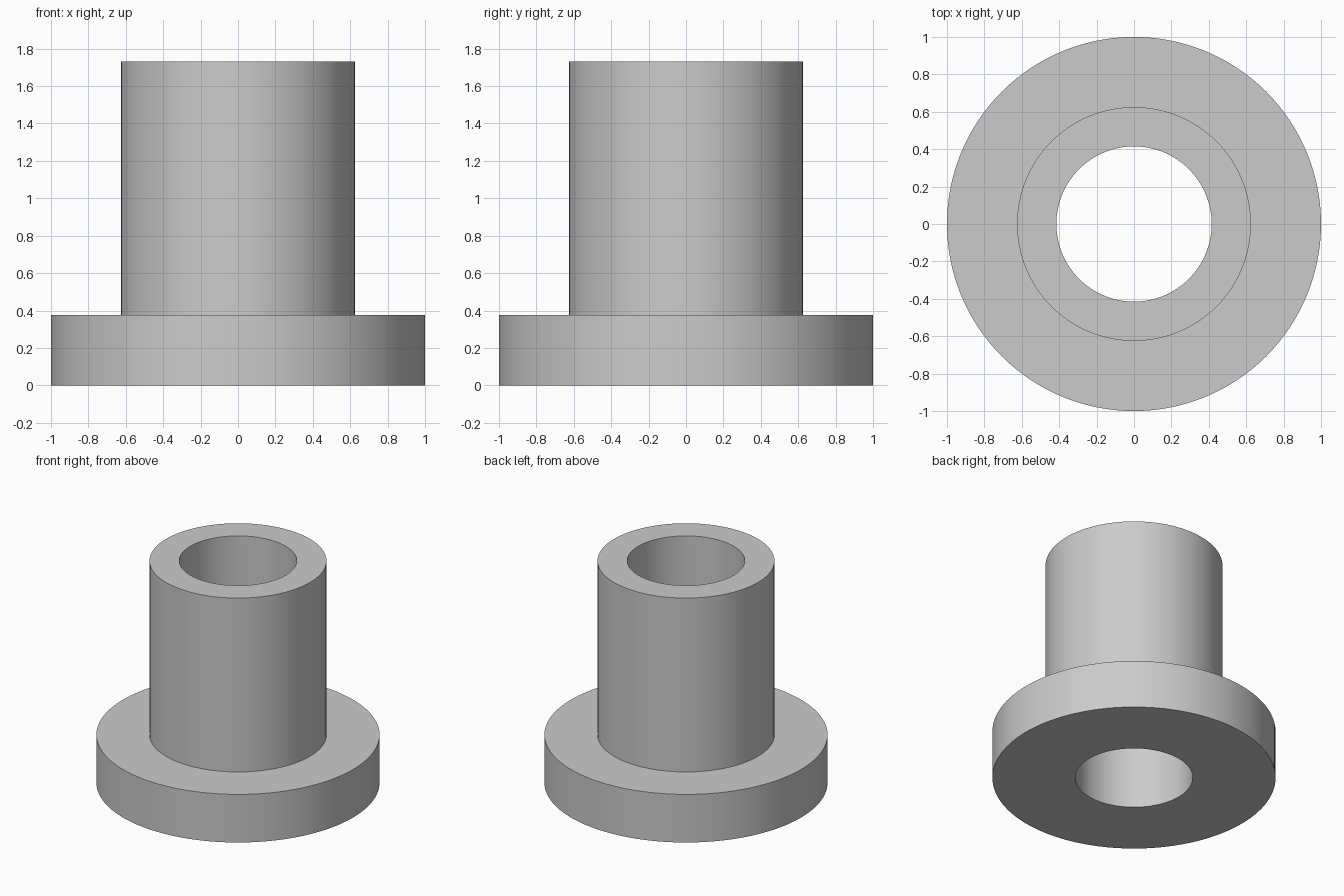
import bpy
import bmesh
import math

cube = bpy.data.objects.get("Cube")
if cube:
    bpy.data.objects.remove(cube, do_unlink=True)

# Plain grey finish
grey = bpy.data.materials.new("plain_grey")
grey.use_nodes = True
color = (0.6, 0.6, 0.6, 1.0)
grey.diffuse_color = color
grey.node_tree.nodes["Principled BSDF"].inputs["Base Color"].default_value = color

# Dimensions of the bushing
FLANGE_R, SLEEVE_R, BORE_R = 1.0, 0.625, 0.415
FLANGE_TOP, SLEEVE_TOP = 0.375, 1.73
SEGMENTS = 128

# Closed half section: bore, base, flange rim, shoulder, sleeve, top
profile = [
    (BORE_R, 0), (FLANGE_R, 0), (FLANGE_R, FLANGE_TOP),
    (SLEEVE_R, FLANGE_TOP), (SLEEVE_R, SLEEVE_TOP), (BORE_R, SLEEVE_TOP),
]

# Revolve the section about the vertical axis
bm = bmesh.new()
verts = [bm.verts.new((r, 0, z)) for r, z in profile]
edges = [bm.edges.new((v, verts[(i + 1) % len(verts)])) for i, v in enumerate(verts)]
bmesh.ops.spin(bm, geom=verts + edges, cent=(0, 0, 0), axis=(0, 0, 1),
               angle=math.tau, steps=SEGMENTS)
bmesh.ops.remove_doubles(bm, verts=bm.verts, dist=0.0001)
bmesh.ops.recalc_face_normals(bm, faces=bm.faces)

mesh = bpy.data.meshes.new("flanged_bushing")
bm.to_mesh(mesh)
bm.free()
mesh.materials.append(grey)
bushing = bpy.data.objects.new("flanged_bushing", mesh)
bpy.context.collection.objects.link(bushing)

# Smooth round walls with crisp rims
bpy.ops.object.select_all(action="DESELECT")
bushing.select_set(True)
bpy.context.view_layer.objects.active = bushing
bpy.ops.object.shade_smooth_by_angle(angle=math.radians(30))
